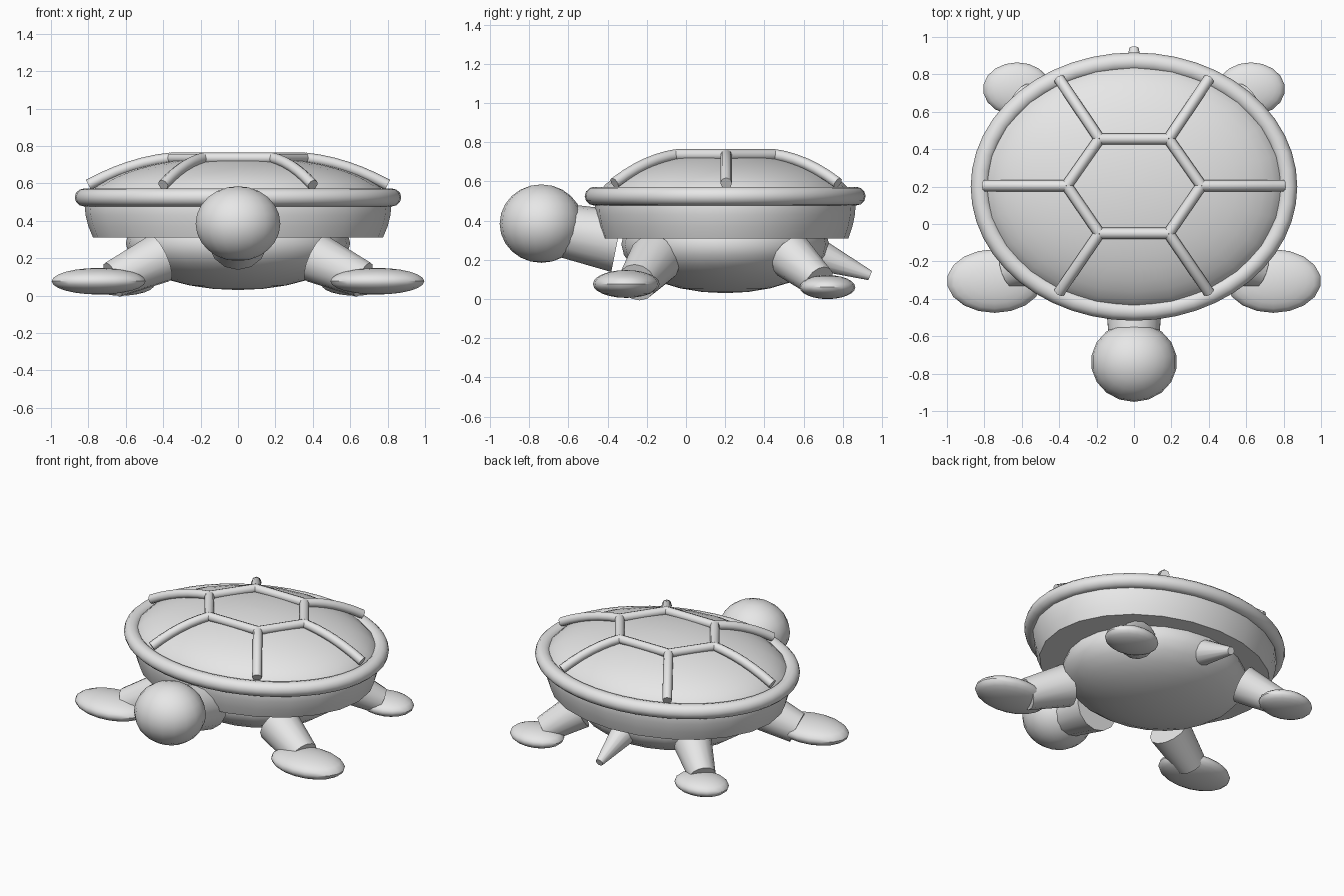
import bpy, bmesh, math
from mathutils import Vector

if "Cube" in bpy.data.objects:
    bpy.data.objects.remove(bpy.data.objects["Cube"])

grey = bpy.data.materials.new("light grey")
grey.diffuse_color = (0.8, 0.8, 0.8, 1)
grey.use_nodes = True
grey.node_tree.nodes["Principled BSDF"].inputs["Base Color"].default_value = grey.diffuse_color
CY = 0.2      # shell centre in y
RATIO = 0.812  # shell depth / width


def finish(name, bm, angle=40):
    bmesh.ops.recalc_face_normals(bm, faces=bm.faces)
    me = bpy.data.meshes.new(name)
    bm.to_mesh(me)
    bm.free()
    ob = bpy.data.objects.new(name, me)
    bpy.context.collection.objects.link(ob)
    me.materials.append(grey)
    bpy.ops.object.select_all(action='DESELECT')
    ob.select_set(True)
    bpy.context.view_layer.objects.active = ob
    bpy.ops.object.shade_smooth_by_angle(angle=math.radians(angle))
    return ob


def ellipsoid(name, centre, radii, seg=18, rings=12):
    bm = bmesh.new()
    bmesh.ops.create_uvsphere(bm, u_segments=seg, v_segments=rings, radius=1)
    for v in bm.verts:
        v.co = Vector(a * r + c for a, r, c in zip(v.co, radii, centre))
    return finish(name, bm)


def cone(name, a, b, r1, r2, seg=14):
    a, b = Vector(a), Vector(b)
    bm = bmesh.new()
    bmesh.ops.create_cone(bm, cap_ends=True, segments=seg, radius1=r1, radius2=r2, depth=(b - a).length)
    rot = (b - a).to_track_quat('Z', 'Y')
    for v in bm.verts:
        v.co = rot @ v.co + (a + b) / 2
    return finish(name, bm)


def lathe(name, profile, seg, closed=False):
    # elliptical lathe around the shell axis
    bm = bmesh.new()
    rings = []
    for r, z in profile:
        rings.append([bm.verts.new((r[0] * math.cos(t), CY + r[1] * math.sin(t), z))
                      for t in (2 * math.pi * i / seg for i in range(seg))])
    n = len(rings)
    for k in range(n if closed else n - 1):
        p, q = rings[k], rings[(k + 1) % n]
        for i in range(seg):
            j = (i + 1) % seg
            bm.faces.new((p[i], p[j], q[j], q[i]))
    if not closed:
        bm.faces.new(rings[0])
        bm.faces.new(rings[-1])
    return finish(name, bm)


def tube(name, points, radius):
    cu = bpy.data.curves.new(name, 'CURVE')
    cu.dimensions = '3D'
    cu.bevel_depth = radius
    cu.bevel_resolution = 2
    cu.use_fill_caps = True
    sp = cu.splines.new('POLY')
    sp.points.add(len(points) - 1)
    for p, co in zip(sp.points, points):
        p.co = (*co, 1)
    cu.materials.append(grey)
    ob = bpy.data.objects.new(name, cu)
    bpy.context.collection.objects.link(ob)
    bpy.ops.object.select_all(action='DESELECT')
    ob.select_set(True)
    bpy.context.view_layer.objects.active = ob
    bpy.ops.object.convert(target='MESH')
    bpy.ops.object.shade_smooth_by_angle(angle=math.radians(50))


# shell: straight-ish band below, elliptical dome above
prof = [(0.775, 0.31), (0.80, 0.37), (0.815, 0.43)]
prof += [(0.82 * math.cos(t), 0.48 + 0.265 * math.sin(t))
         for t in (math.radians(a) for a in range(0, 90, 8))]
lathe("shell", [((r, r * RATIO), z) for r, z in prof], 24)

# rim around the shell
rim = []
for i in range(12):
    t = 2 * math.pi * i / 12
    o = 0.05 * math.cos(t)
    rim.append(((0.823 + o, 0.667 + o), 0.525 + 0.048 * math.sin(t)))
lathe("shell_rim", rim, 48, closed=True)

# raised seams: hexagon on top and six spokes
inner = [(0.36, 0.205), (0.185, 0.455), (-0.185, 0.455), (-0.36, 0.205), (-0.185, -0.05), (0.185, -0.05)]
outer = [(0.8, 0.205), (0.4, 0.775), (-0.4, 0.775), (-0.8, 0.205), (-0.4, -0.365), (0.4, -0.365)]
for i in range(6):
    a, b, o = Vector(inner[i]), Vector(inner[(i + 1) % 6]), Vector(outer[i])
    tube("hexagon_seam", [(*a, 0.735), (*b, 0.735)], 0.03)
    spoke = []
    for k in range(7):
        t = k / 6
        spoke.append((*a.lerp(o, t), 0.735 - 0.045 * t - 0.098 * t * t))
    tube("spoke_seam", spoke, 0.03)

# body, head, neck, tail
ellipsoid("belly", (0, CY, 0.28), (0.6, 0.53, 0.25), 24, 14)
ellipsoid("head", (0, -0.738, 0.385), (0.23, 0.213, 0.2))
cone("neck", (0, -0.35, 0.295), (0, -0.7, 0.365), 0.16, 0.13)
cone("tail", (0, 0.64, 0.24), (0, 0.94, 0.12), 0.09, 0.025)

# legs and flippers, both sides
for s, side in ((-1, "left"), (1, "right")):
    cone("front_leg_" + side, (s * 0.42, -0.16, 0.2), (s * 0.67, -0.25, 0.085), 0.135, 0.1)
    ellipsoid("front_flipper_" + side, (s * 0.745, -0.305, 0.077), (0.255, 0.17, 0.071))
    cone("rear_leg_" + side, (s * 0.43, 0.54, 0.215), (s * 0.6, 0.68, 0.09), 0.12, 0.085)
    ellipsoid("rear_foot_" + side, (s * 0.625, 0.722, 0.061), (0.182, 0.142, 0.061))
